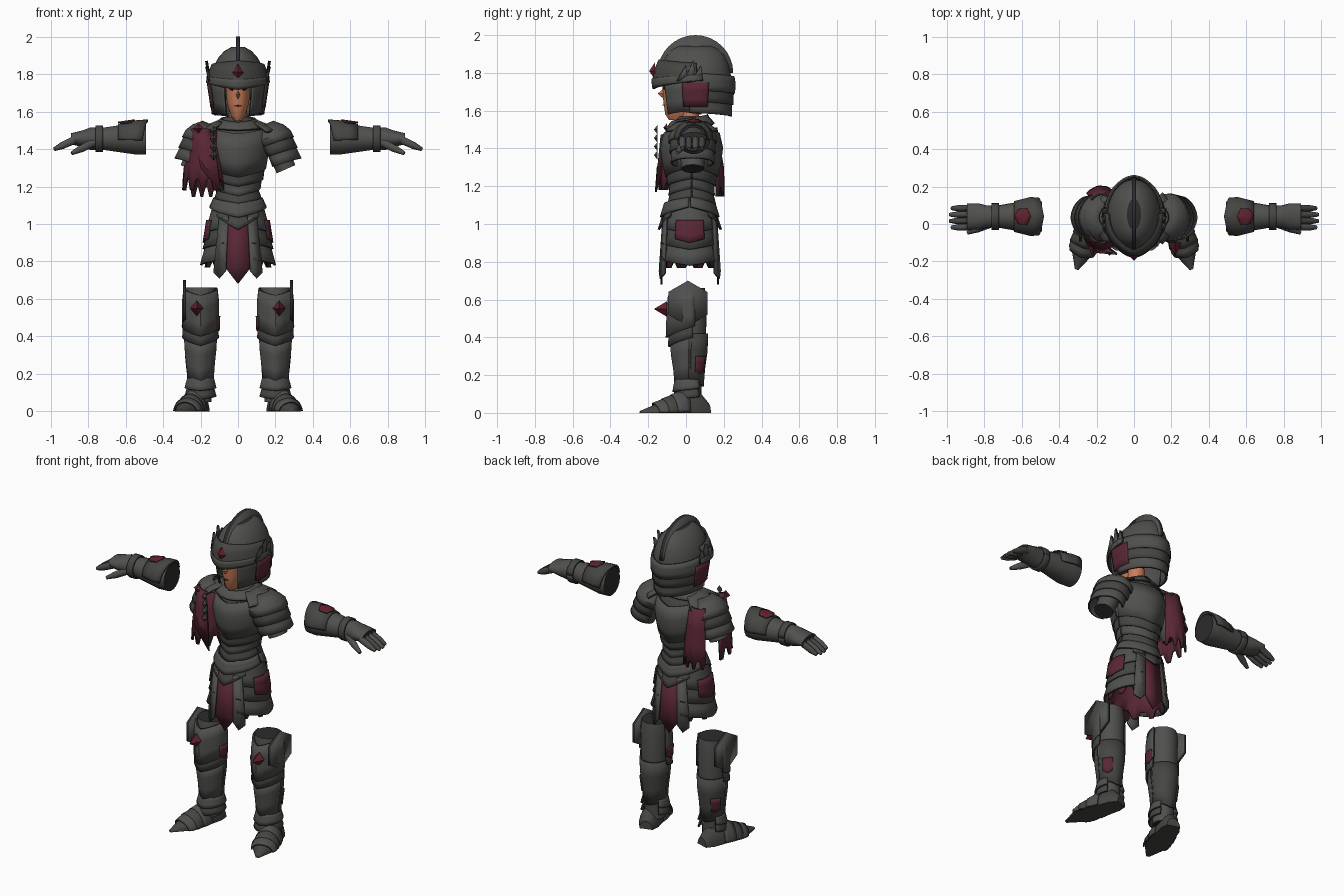
import bpy, bmesh
from math import sin, cos, pi, radians
from mathutils import Matrix, Vector

cube = bpy.data.objects.get("Cube")
if cube:
    bpy.data.objects.remove(cube)

# Directions around a body, in degrees
FRONT, LEFT, BACK, RIGHT = 0, 90, 180, 270


def material(name, red, green, blue):
    mat = bpy.data.materials.new(name)
    mat.use_nodes = True
    mat.diffuse_color = (red, green, blue, 1)
    shader = next(node for node in mat.node_tree.nodes if node.type == 'BSDF_PRINCIPLED')
    shader.inputs["Base Color"].default_value = mat.diffuse_color
    return mat


STEEL = material("grey steel", .08, .08, .075)
IRON = material("dark iron", .06, .06, .055)
EDGE = material("shadow grey", .025, .025, .025)
CLOTH = material("maroon cloth", .1, .02, .035)
GEM = material("deep red enamel", .12, .015, .025)
SKIN = material("warm skin", .58, .2, .1)
METALS = (STEEL, IRON)


def frame(x, y, z, turn=0, axis='Z'):
    return Matrix.Translation((x, y, z)) @ Matrix.Rotation(radians(turn), 4, axis)


def make(name, mat, verts, faces, place=Matrix(), mirror=False, thickness=0, sharp=38):
    mesh = bpy.data.meshes.new(name)
    mesh.from_pydata([place @ Vector(v) for v in verts], [], faces)
    mesh.materials.append(mat)
    mesh.materials.append(EDGE)
    bm = bmesh.new()
    bm.from_mesh(mesh)
    bmesh.ops.recalc_face_normals(bm, faces=bm.faces)
    bm.to_mesh(mesh)
    bm.free()
    mesh.shade_smooth()
    mesh.set_sharp_from_angle(angle=radians(sharp))
    part = bpy.data.objects.new(name, mesh)
    bpy.context.collection.objects.link(part)
    if thickness:
        solid = part.modifiers.new("thickness", 'SOLIDIFY')
        solid.thickness, solid.offset, solid.material_offset_rim = thickness, 0, 1
    if mirror:
        part.modifiers.new("mirror", 'MIRROR').use_mirror_merge = False
    return part


def loft(name, mat, body, sides=18, floor=False, hollow=False, **options):
    """Closed body through rings of (height, half width, half depth)."""
    verts = []
    for height, width, depth in body:
        for i in range(sides):
            angle = 2 * pi * i / sides
            y = -depth * cos(angle)
            verts.append((width * sin(angle), max(y, 0) if floor else y, height))
    faces = [(row + i, row + (i + 1) % sides, row + sides + (i + 1) % sides, row + sides + i)
             for row in range(0, len(verts) - sides, sides) for i in range(sides)]
    faces += [range(sides), range(len(verts) - sides, len(verts))]
    part = make(name, mat, verts, faces, **options)
    if hollow:
        for cap in part.data.polygons[-2:]:
            cap.material_index = 1


def radii(body, height):
    height = min(max(height, body[0][0]), body[-1][0])
    for low, high in zip(body, body[1:]):
        if height <= high[0]:
            break
    blend = (height - low[0]) / (high[0] - low[0])
    return [a + (b - a) * blend for a, b in zip(low[1:], high[1:])]


def band(name, mat, body, top, hem, face=FRONT, spread=180, gap=.01, flare=0, top_vee=0, hem_vee=0,
         teeth=0, ridge=0, columns=18, rows=3, thickness=.012, **options):
    """Curved plate that follows a body, with pointed or ragged edges."""
    verts, down = [], (1 if hem > top else -1)
    for row in range(rows + 1):
        f = row / rows
        for i in range(columns + 1):
            t = 2 * i / columns - 1
            angle = radians(face + spread * t)
            peak = 1 - abs(t)
            drop = peak * (top_vee * (1 - f) + hem_vee * f) + teeth * f * (1 if i % 4 < 2 else -1)
            height = top + (hem - top) * f + down * drop
            width, depth = radii(body, height)
            swell = 1 + ridge * max(0, 1 - abs(t) * 3)
            out = gap + flare * f
            verts.append(((width + out) * swell * sin(angle), -(depth + out) * swell * cos(angle), height))
    step = columns + 1
    faces = [(k + i, k + i + 1, k + step + i + 1, k + step + i)
             for k in range(0, rows * step, step) for i in range(columns)]
    make(name, mat, verts, faces, thickness=thickness, **options)


def plate(name, mat, points, thickness=.01, **options):
    make(name, mat, points, [range(len(points))], thickness=thickness, **options)


def diamond(name, mat, x, y, z, width, height, depth, **options):
    """Faceted stud standing out toward the front."""
    ring = [(x - width, y, z), (x, y, z - height), (x + width, y, z), (x, y, z + height)]
    sides = [(i, (i + 1) % 4, 4) for i in range(4)]
    make(name, mat, ring + [(x, y - depth, z)], sides + [range(4)], sharp=10, **options)


# Head
HEAD = frame(0, -.04, 0)
loft("neck", SKIN, [(1.5, .05, .05), (1.66, .05, .05)], place=frame(0, .02, 0))
loft("face", SKIN, [(1.55, .02, .05), (1.58, .04, .07), (1.65, .06, .08), (1.78, .07, .09)], place=HEAD)
diamond("nose", SKIN, 0, -.11, 1.69, .016, .035, .04)
diamond("eyes", EDGE, .03, -.115, 1.72, .018, .01, .01, mirror=True)
diamond("mouth", EDGE, 0, -.12, 1.63, .022, .005, .005)

# Helmet: dome and crest follow arcs
HELM = frame(0, .05, 0)
ARCS = [radians(15 * k) for k in range(6)]
DOME = [(1.75 + .2 * sin(a), .145 * cos(a), .19 * cos(a) ** .6) for a in ARCS]
HELMET = [(1.58, .12, .165)] + DOME
loft("helmet_dome", STEEL, DOME, sides=24, hollow=True, place=HELM)
plate("helmet_crest", STEEL, [(0, .2 * cos(a), 1.8 + .2 * sin(a)) for a in (pi * k / 16 for k in range(17))],
      thickness=.022, place=HELM)
band("helmet_cheeks", STEEL, HELMET, 1.77, 1.58, face=66, spread=35, gap=0, hem_vee=-.015, mirror=True, place=HELM)
for k in range(3):
    top = 1.8 - .06 * k
    band(f"neck_guard_{k + 1}", METALS[k % 2], HELMET, top, top - .09, face=BACK, spread=100, gap=.005, flare=.01,
         top_vee=.02, hem_vee=.02, ridge=.04, place=HELM)
band("visor", IRON, HELMET, 1.85, 1.76, spread=92, flare=.01, top_vee=-.02, hem_vee=.045, ridge=.08, place=HELM)
band("visor_band", STEEL, HELMET, 1.79, 1.76, spread=100, gap=.02, top_vee=.02, hem_vee=.04, ridge=.08, place=HELM)
diamond("visor_gem", GEM, 0, -.165, 1.81, .03, .045, .03)
for k in range(3):
    y = .06 - .04 * k
    plate(f"ear_wings_{k + 1}", STEEL, [(.15, y - .03, 1.76), (.15, y + .03, 1.76), (.168, y + .02, 1.84 + .03 * (k % 2))],
          thickness=.015, mirror=True)
band("helmet_side_cloth", CLOTH, HELMET, 1.75, 1.62, face=LEFT, spread=20, gap=.015, columns=8, mirror=True, place=HELM)

# Torso
CHEST = frame(0, .03, 0)
TORSO = [(1.07, .12, .11), (1.18, .1, .1), (1.3, .135, .13), (1.42, .155, .145), (1.5, .14, .12), (1.57, .07, .07)]
loft("torso", IRON, TORSO, sides=20, place=CHEST)
band("collar", STEEL, TORSO, 1.58, 1.53, flare=.01, top_vee=.04, hem_vee=.03, place=CHEST)
for side, face in (("front", FRONT), ("back", BACK)):
    band(f"chest_plate_{side}", STEEL, TORSO, 1.52, 1.3, face=face, spread=95, top_vee=.04, hem_vee=.05, ridge=.05,
         place=CHEST)
    for k in range(3):
        top = 1.3 - .05 * k
        band(f"waist_lame_{side}_{k + 1}", METALS[(k + 1) % 2], TORSO, top, top - .06, face=face, spread=92,
             gap=.002, flare=.01, top_vee=.03, hem_vee=.04, ridge=.04, place=CHEST)

# Shoulders and upper arms
ARM = frame(.175, .035, 1.475, turn=-24, axis='Y')
PAULDRON = [(-.2, .07, .09), (0, .085, .11), (.06, .035, .045)]
loft("upper_arms", STEEL, [(-.2, .055, .06), (0, .06, .075)], hollow=True, place=ARM, mirror=True)
for k in range(3):
    top = .06 - .06 * k
    band(f"pauldron_lames_{k + 1}", METALS[k % 2], PAULDRON, top, top - .1, face=LEFT, spread=130,
         gap=.002, flare=.015, hem_vee=.02, ridge=.06, place=ARM, mirror=True)
band("shoulder_rims", STEEL, TORSO, 1.54, 1.49, face=LEFT, spread=45, flare=.06, top_vee=-.01, hem_vee=-.02,
     place=CHEST, mirror=True)

# Cape over the right shoulder
SHOULDER = frame(-.175, .03, 0)
CAPE = [(1.15, .11, .16), (1.3, .1, .155), (1.5, .07, .12)]
band("cape_front", CLOTH, CAPE, 1.49, 1.21, face=-25, spread=80, top_vee=-.03, teeth=.03, columns=20, place=SHOULDER)
band("cape_back", CLOTH, CAPE, 1.51, 1.17, face=BACK, spread=40, teeth=.025, columns=14, place=SHOULDER)
plate("cape_fold", CLOTH, [(-.24, -.06, 1.5), (-.13, -.13, 1.47), (-.09, -.16, 1.17), (-.2, -.15, 1.3)])
for k in range(4):
    diamond(f"cape_clasp_{k + 1}", IRON, -.13, -.15, 1.5 - .045 * k, .02, .026, .02)
diamond("shoulder_gem", GEM, -.21, -.1, 1.51, .03, .025, .02)

# Skirt: cloth under layered plates
HIPS = frame(0, .02, 0)
SKIRT = [(.7, .185, .15), (1.14, .115, .11)]
band("under_skirt", CLOTH, SKIRT, 1.08, .79, gap=0, teeth=.022, columns=40, place=HIPS)
for k in range(3):
    top = 1.12 - .085 * k
    band(f"hip_plates_{k + 1}", METALS[k % 2], SKIRT, top, top - .14, face=LEFT, spread=66, gap=.005, flare=.02,
         hem_vee=.03, place=HIPS, mirror=True)
band("hip_cloth", CLOTH, SKIRT, 1.02, .92, face=LEFT, spread=28, gap=.03, hem_vee=.02, place=HIPS, mirror=True)
for side, face in (("front", FRONT), ("back", BACK)):
    panel = HIPS @ Matrix.Rotation(radians(face), 4, 'Z')
    plate(f"tabard_{side}", CLOTH, [(-.05, -.135, 1.05), (.05, -.135, 1.05), (.07, -.15, .77), (0, -.15, .68),
                                    (-.07, -.15, .77)], place=panel)
    plate(f"tabard_strips_{side}", STEEL, [(.05, -.14, 1.04), (.1, -.12, 1.03), (.13, -.13, .74), (.1, -.155, .71),
                                           (.065, -.16, .75)], place=panel, mirror=True)
    band(f"belt_chevron_{side}", STEEL, SKIRT, 1.14, 1.09, spread=88, flare=.015, top_vee=.03, hem_vee=.055,
         ridge=.06, place=panel)
    band(f"belt_point_{side}", IRON, SKIRT, 1.09, 1.04, spread=45, flare=.02, top_vee=.03, hem_vee=.07,
         ridge=.06, place=panel)

# Gauntlets
SLEEVE = frame(.49, .04, 1.455, turn=90, axis='Y')
FOREARM = [(0, .085, .08), (.06, .085, .09), (.23, .06, .06), (.3, .06, .06), (.34, .045, .07), (.4, .03, .07)]
loft("gauntlets", STEEL, FOREARM, hollow=True, place=SLEEVE, mirror=True)
band("cuff_plates", IRON, FOREARM, .15, .02, face=RIGHT, spread=95, gap=.002, flare=.01, hem_vee=.03,
     place=SLEEVE, mirror=True)
band("wrist_bands", IRON, FOREARM, .23, .27, gap=.005, place=SLEEVE, mirror=True)
band("cuff_emblems", GEM, FOREARM, .08, .13, face=RIGHT, spread=25, gap=.015, top_vee=-.02, hem_vee=.02,
     thickness=.008, place=SLEEVE, mirror=True)


def finger(name, mat, length, x, y, z, yaw=0):
    aim = frame(x, y, z, turn=yaw) @ Matrix.Rotation(radians(115), 4, 'Y')
    loft(name, mat, [(0, .022, .018), (length * .6, .02, .018), (length, .01, .01)], sides=10, place=aim, mirror=True)


for k in range(4):
    finger(f"fingers_{k + 1}", METALS[k % 2], .13 - .01 * abs(k - 1.5), .87, .034 * k - .018, 1.45)
finger("thumbs", STEEL, .15, .76, 0, 1.44, yaw=-20)

# Legs
STANCE = frame(.2, .02, 0)
LEG = [(.05, .06, .06), (.2, .06, .065), (.34, .075, .085), (.6, .085, .09), (.66, .08, .08)]
ON_LEG = dict(place=STANCE, mirror=True)
loft("legs", STEEL, LEG, hollow=True, **ON_LEG)
band("knee_plates", STEEL, LEG, .66, .46, spread=105, gap=.005, flare=.01, top_vee=.04, hem_vee=.06, ridge=.2, **ON_LEG)
band("knee_lower_plates", IRON, LEG, .5, .4, spread=100, gap=.005, flare=.01, top_vee=.03, hem_vee=.05, ridge=.1, **ON_LEG)
HEX = [radians(60 * k) for k in range(6)]
plate("knee_side_guards", STEEL, [(.285, .01 + .12 * sin(a), .58 + .12 * cos(a)) for a in HEX], thickness=.016, mirror=True)
diamond("knee_gems", GEM, .22, -.1, .55, .035, .042, .07, mirror=True)
band("greaves", STEEL, LEG, .42, .18, spread=95, gap=.005, top_vee=.05, hem_vee=.03, ridge=.1, **ON_LEG)
band("calf_plates", IRON, LEG, .42, .17, face=BACK, spread=95, gap=.005, hem_vee=.03, **ON_LEG)
band("calf_cloth", CLOTH, LEG, .3, .22, face=130, spread=20, gap=.012, hem_vee=.015, columns=6, **ON_LEG)
band("knee_cloth", CLOTH, LEG, .51, .45, face=-82, spread=18, gap=.018, hem_vee=.02, columns=6, **ON_LEG)
for k in range(2):
    top = .18 - .045 * k
    band(f"ankle_lames_{k + 1}", METALS[k], LEG, top, top - .05, spread=130, gap=.005, flare=.015, hem_vee=.02,
         ridge=.06, **ON_LEG)

# Boots, toes turned outward
STEP = frame(.195, .12, 0, turn=17) @ Matrix.Rotation(radians(90), 4, 'X')
BOOT = [(0, .04, .05), (.05, .06, .11), (.14, .065, .11), (.26, .07, .06), (.38, .01, .01)]
loft("boots", IRON, BOOT, floor=True, place=STEP, mirror=True)
for k in range(3):
    back = .12 + .05 * k
    band(f"boot_lames_{k + 1}", METALS[k % 2], BOOT, back, back + .07, face=BACK, spread=88, gap=.002, flare=.006,
         hem_vee=.02, ridge=.05, thickness=.008, place=STEP, mirror=True)
